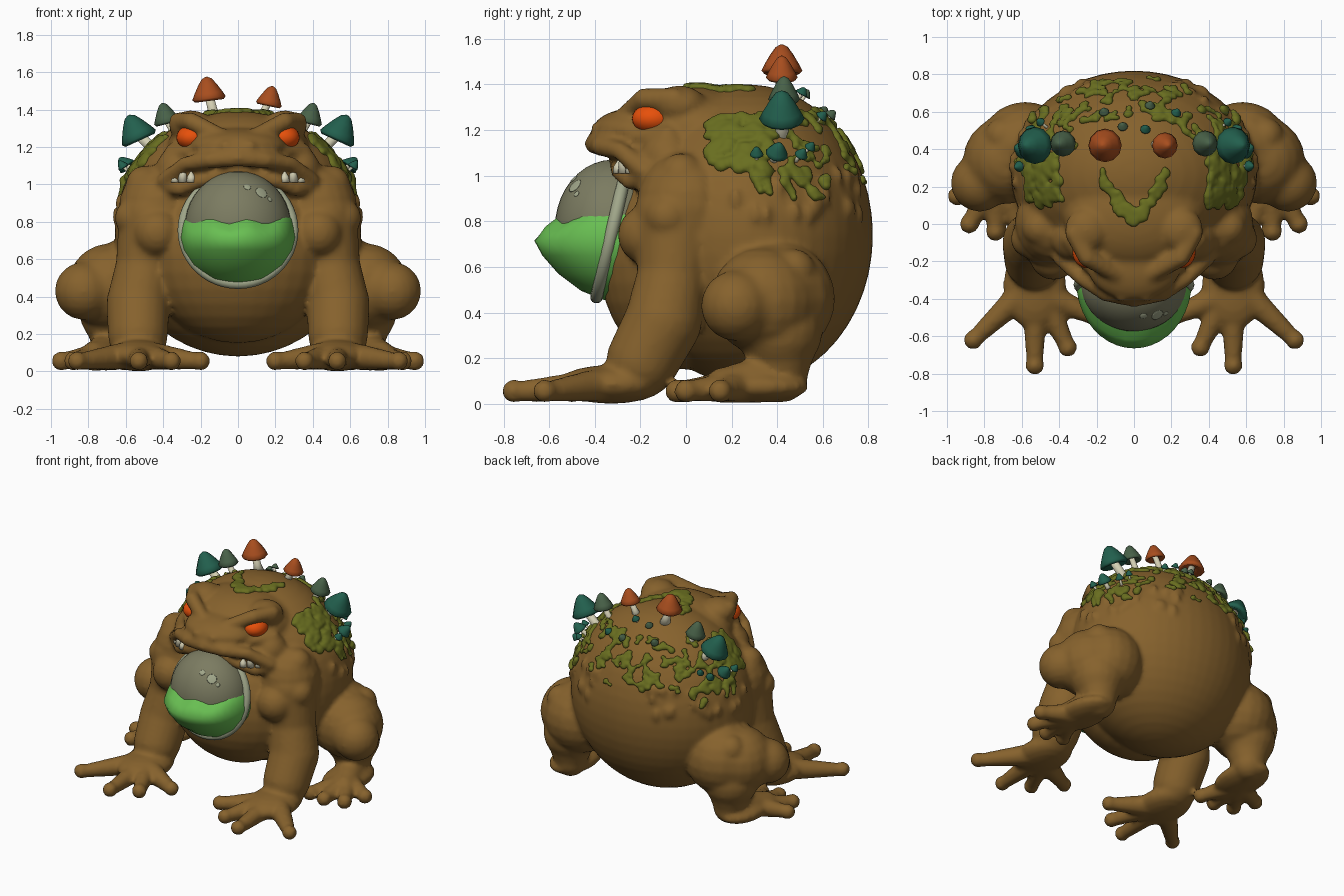
import bpy, bmesh, math, random
from mathutils import Matrix, Vector
from mathutils.bvhtree import BVHTree

random.seed(4)
if "Cube" in bpy.data.objects:
    bpy.data.objects.remove(bpy.data.objects["Cube"], do_unlink=True)


def material(name, r, g, b):
    m = bpy.data.materials.new(name)
    m.use_nodes = True
    m.diffuse_color = (r, g, b, 1)
    m.node_tree.nodes["Principled BSDF"].inputs["Base Color"].default_value = (r, g, b, 1)
    return m


SKIN = material("brown skin", .24, .122, .026)
EYE = material("orange eye", 1, .1, .004)
MOSS = material("moss green", .14, .155, .014)
RUST = material("rust cap", .39, .075, .013)
TEAL = material("teal cap", .016, .115, .075)
SAGE = material("sage cap", .065, .12, .065)
CREAM = material("cream", .65, .62, .45)
SAC = material("grey sac", .2, .2, .12)
SLIME = material("slime green", .14, .52, .085)
PALE = material("pale rim", .35, .38, .25)
BOTH = (1, -1)


def finish(name, bm, mat, voxel=0, smooth=0):
    bmesh.ops.recalc_face_normals(bm, faces=bm.faces[:])
    for f in bm.faces:
        f.smooth = True
    me = bpy.data.meshes.new(name)
    bm.to_mesh(me)
    bm.free()
    me.materials.append(mat)
    ob = bpy.data.objects.new(name, me)
    bpy.context.collection.objects.link(ob)
    if voxel:
        rm = ob.modifiers.new("blend", 'REMESH')
        rm.mode, rm.voxel_size, rm.use_smooth_shade = 'VOXEL', voxel, True
        sm = ob.modifiers.new("soften", 'SMOOTH')
        sm.factor, sm.iterations = .5, smooth
    return ob


def lathe(bm, rings, m=Matrix(), seg=16):
    """Skin rings of (x radius, y radius, z) and close both ends."""
    loops = []
    for rx, ry, z in rings:
        loops.append([bm.verts.new(m @ Vector((rx * math.cos(t), ry * math.sin(t), z)))
                      for t in (2 * math.pi * i / seg for i in range(seg))])
    for a, b in zip(loops, loops[1:]):
        for i in range(seg):
            j = (i + 1) % seg
            bm.faces.new((a[i], a[j], b[j], b[i]))
    bm.faces.new(loops[0])
    bm.faces.new(loops[-1])


def aim(loc, d):
    return Matrix.Translation(loc) @ Vector(d).to_track_quat('Z', 'Y').to_matrix().to_4x4()


def blob(bm, c, r, rot=Matrix(), sides=(1,), seg=20):
    """Ellipsoid, optionally repeated on both sides."""
    r = (r, r, r) if isinstance(r, float) else r
    n = seg // 2
    angles = [math.pi * (i / n - .5) * .98 for i in range(n + 1)]
    rings = [(math.cos(t), math.cos(t), math.sin(t)) for t in angles]
    for s in sides:
        m = Matrix.Diagonal((s, 1, 1, 1)) @ Matrix.Translation(c) @ rot @ Matrix.Diagonal((*r, 1))
        lathe(bm, rings, m, seg)


def limb(bm, pts):
    """Tapered tubes with round joints through (x, y, z, radius), on both sides."""
    for x, y, z, r in pts:
        blob(bm, (x, y, z), r, sides=BOTH, seg=20)
    for a, b in zip(pts, pts[1:]):
        d = Vector(b[:3]) - Vector(a[:3])
        for s in BOTH:
            lathe(bm, [(a[3], a[3], 0), (b[3], b[3], d.length)],
                  Matrix.Diagonal((s, 1, 1, 1)) @ aim(a[:3], d), 20)


CENTRE, RAD = Vector((0, .27, .74)), Vector((.66, .55, .66))


def on_body(az, el):
    d = Vector((math.cos(az) * math.cos(el), math.sin(az) * math.cos(el), math.sin(el)))
    return CENTRE + d * RAD


# Torso, neck and chest
skin = bmesh.new()
blob(skin, CENTRE, RAD, seg=48)
blob(skin, (0, .0, .62), (.5, .38, .47), seg=32)
blob(skin, (0, .12, 1.1), (.42, .4, .27), seg=32)
# Head, jaw and snout
blob(skin, (0, .05, 1.2), (.38, .3, .19), seg=32)
blob(skin, (0, -.2, 1.2), (.26, .21, .1), seg=32)
blob(skin, (0, -.1, 1.0), (.36, .19, .1), seg=32)
blob(skin, (0, -.36, 1.18), (.1, .06, .055))
blob(skin, (.065, -.39, 1.205), .03, sides=BOTH)
blob(skin, (.32, -.08, 1.08), .12, sides=BOTH)
# Lips, brows and lower lids
limb(skin, [(0, -.40, 1.14, .045), (.15, -.37, 1.13, .045), (.28, -.29, 1.11, .04), (.39, -.18, 1.02, .045)])
limb(skin, [(0, -.30, 1.07, .04), (.2, -.29, 1.02, .04), (.31, -.24, .975, .04), (.38, -.17, .99, .045)])
blob(skin, (.25, -.03, 1.31), (.12, .12, .085), sides=BOTH)
limb(skin, [(.32, -.05, 1.335, .05), (.25, -.18, 1.335, .05), (.09, -.27, 1.255, .045)])
limb(skin, [(.345, -.08, 1.17, .05), (.24, -.22, 1.165, .04), (.1, -.29, 1.2, .045)])
# Shoulders with lumps
blob(skin, (.42, 0, .86), (.22, .22, .25), sides=BOTH)
blob(skin, (.56, -.08, .82), .1, sides=BOTH)
blob(skin, (.43, -.17, .74), .13, sides=BOTH)
blob(skin, (.5, -.02, 1.0), .1, sides=BOTH)
# Front legs, hands and fingers
limb(skin, [(.45, -.04, .82, .19), (.5, -.06, .56, .155), (.535, -.1, .36, .17), (.535, -.19, .19, .16)])
blob(skin, (.53, -.33, .085), (.17, .24, .085), sides=BOTH)
for x, y in ((.2, -.5), (.355, -.66), (.53, -.755), (.86, -.62)):
    limb(skin, [(.53 + (x - .53) * .3, -.4, .08, .072), (x, y, .052, .043)])
    blob(skin, (x, y, .055), .052, sides=BOTH)
# Hind legs, feet and toes
limb(skin, [(.58, .4, .46, .255), (.68, .34, .45, .235), (.825, .22, .43, .155)])
blob(skin, (.7, .47, .58), .1, sides=BOTH)
limb(skin, [(.66, .41, .32, .19), (.66, .42, .12, .115), (.77, .16, .08, .078)])
blob(skin, (.7, .3, .075), (.15, .24, .07), sides=BOTH)
for x, y in ((.945, .15), (.88, .0), (.74, -.04), (.61, -.02)):
    limb(skin, [(.74, .24, .08, .075), (x, y, .055, .043)])
    blob(skin, (x, y, .055), .053, sides=BOTH)
# Warts hanging along the flanks
for i in range(22):
    p = on_body(random.uniform(-.2, 1.3), random.uniform(.1, .45))
    blob(skin, p, (.022, .022, .045), sides=BOTH, seg=10)
toad = finish("toad_body", skin, SKIN, .017, 4)

# Surface lookup for things growing on the back
tree = BVHTree.FromObject(toad, bpy.context.evaluated_depsgraph_get())


def surface(p):
    loc, nor, _, _ = tree.find_nearest(Vector(p))
    return loc, (nor if nor.dot(loc - CENTRE) > 0 else -nor)


# Eyes under heavy lids
bm = bmesh.new()
blob(bm, (.235, -.135, 1.25), (.092, .105, .07), Matrix.Rotation(.5, 4, 'Z'), BOTH, 24)
finish("eyes", bm, EYE)

# Teeth and red gums in the corners of the mouth
bm = bmesh.new()
for x, y, h in ((.25, -.295, .06), (.295, -.272, .1), (.335, -.24, .055)):
    for s in BOTH:
        lathe(bm, [(.026, .026, 0), (.023, .023, h * .5), (.003, .003, h)],
              Matrix.Translation((x * s, y, 1.01)), 8)
finish("teeth", bm, CREAM)
bm = bmesh.new()
blob(bm, (.31, -.235, 1.045), (.06, .03, .04), Matrix.Rotation(.6, 4, 'Z'), BOTH, 12)
finish("gums", bm, RUST)

# Throat sac, rim, shine spots and slime ledge
sac_c, sac_r = Vector((0, -.32, .77)), Vector((.285, .255, .3))
bm = bmesh.new()
blob(bm, sac_c, sac_r, seg=40)
finish("throat_sac", bm, SAC)
bpy.ops.mesh.primitive_torus_add(major_radius=.295, minor_radius=.028, major_segments=48,
                                 location=(0, -.325, .755), rotation=(1.34, 0, 0))
rim = bpy.context.object
rim.name = "sac_rim"
rim.data.materials.append(PALE)
bpy.ops.object.shade_smooth()
bm = bmesh.new()
for x, z, r in ((.125, .955, .034), (.05, .985, .02), (.17, .92, .014)):
    dx, dz = x / sac_r.x, (z - sac_c.z) / sac_r.z
    d = Vector((dx, -math.sqrt(1 - dx * dx - dz * dz), dz))
    blob(bm, (0, 0, 0), (r, r, .0045), aim(sac_c + d * sac_r, d), seg=16)
finish("shine_spots", bm, PALE)
bm = bmesh.new()
lathe(bm, [(.26, .2, .84), (.289, .25, .81), (.3, .31, .765), (.308, .355, .715), (.295, .32, .65),
           (.25, .25, .57), (.17, .15, .495), (.05, .05, .455)], Matrix.Translation((0, -.31, 0)), 40)
for v in bm.verts:
    if v.co.z > .76:
        v.co.z += .012 * math.sin(v.co.x * 32)
finish("slime_ledge", bm, SLIME)


# Mushrooms
def mushroom(name, base, neck, tip, r, mat):
    base, neck, tip = Vector(base), Vector(neck), Vector(tip)
    h = (tip - neck).length
    bm = bmesh.new()
    lathe(bm, [(r * k, r * k, h * z) for k, z in ((.3, .15), (.85, -.12), (1, 0), (.84, .25), (.56, .62),
                                                  (.3, .9), (.06, 1))], aim(neck, tip - neck), 12)
    finish(name + "_cap", bm, mat)
    bm = bmesh.new()
    d = neck.lerp(tip, .2) - base
    lathe(bm, [(r * k, r * k, d.length * z) for k, z in ((.45, 0), (.3, .4), (.27, 1))], aim(base, d), 10)
    finish(name + "_stem", bm, CREAM)


mushroom("tall_rust", (-.12, .42, 1.34), (-.155, .42, 1.46), (-.17, .42, 1.575), .09, RUST)
mushroom("short_rust", (.11, .42, 1.34), (.165, .42, 1.43), (.185, .42, 1.525), .07, RUST)
for s, side in ((1, "left"), (-1, "right")):
    mushroom(side + "_teal", (s * .39, .42, 1.13), (s * .53, .42, 1.25), (s * .585, .42, 1.37), .1, TEAL)
    mushroom(side + "_sage", (s * .31, .42, 1.22), (s * .38, .43, 1.335), (s * .405, .43, 1.435), .07, SAGE)
    for i, (y, z, r) in enumerate(((.4, 1.1, .05), (.53, 1.12, .03), (.31, 1.08, .03), (.62, 1.2, .025))):
        p, n = surface((s * .6, y, z))
        q = p + n * .05
        mushroom(f"{side}_button_{i}", p - n * .02, q, q + n * r + Vector((0, 0, r * .4)), r, TEAL)
for i, (x, y) in enumerate(((-.18, .66), (.27, .68), (-.06, .52), (.06, .5), (.1, .72))):
    p, n = surface((x, y, 1.35))
    mushroom(f"back_button_{i}", p - n * .01, p + n * .025, p + n * .055, .028, TEAL if i % 2 else SAGE)

# Moss: crown collar, shoulder patches and crumbs over the back
bm = bmesh.new()


def moss(p, r):
    loc, nor = surface(p)
    blob(bm, (0, 0, 0), (r, r * random.uniform(.6, 1), max(.022, r * .65)), aim(loc, nor), seg=10)


for i in range(95):
    t = random.uniform(-1, 1)
    moss((.18 * t, .0 + .22 * abs(t) ** 1.4 + random.uniform(-.01, .08), 1.42), random.uniform(.018, .032))
for s in BOTH:
    for i in range(95):
        y, z = random.uniform(.09, .37), random.uniform(1.05, 1.27)
        moss((s * (.62 - (z - 1.05)), y, z - max(0, y - .25) * .3), random.uniform(.025, .04))
    for i in range(18):
        y, z = random.uniform(.3, .72), random.uniform(.98, 1.1)
        for k in range(4):
            moss((s * .62, y + k * .008, z - k * .025), .03 - k * .004)
for i in range(95):
    az, el = random.uniform(.1, math.pi - .1), random.uniform(.4, 1.0)
    for k in range(3):
        moss(on_body(az + random.uniform(-.06, .06), el + random.uniform(-.05, .05)), random.uniform(.018, .028))
finish("moss", bm, MOSS, .01, 2)
